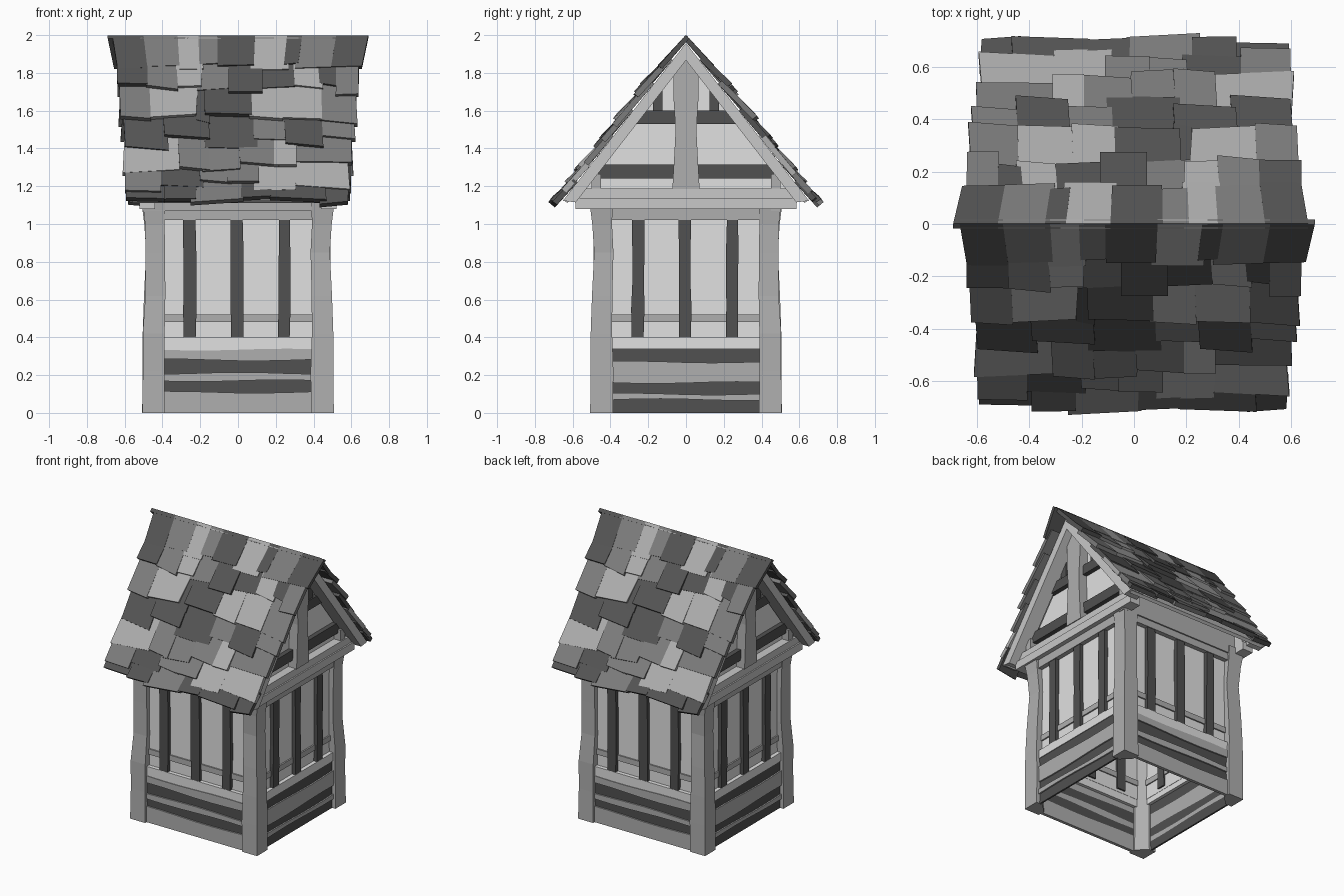
import bpy, bmesh, math, random

if "Cube" in bpy.data.objects:
    bpy.data.objects.remove(bpy.data.objects["Cube"])

random.seed(4)
COLOURS = [("pale plaster", .75), ("light timber", .58), ("mid timber", .43), ("dark timber", .082),
           ("light shingle", .42), ("mid shingle", .20), ("dark shingle", .088)]
MATS = []
for mat_name, v in COLOURS:
    m = bpy.data.materials.new(mat_name)
    m.diffuse_color = (v, v, v, 1)
    m.use_nodes = True
    m.node_tree.nodes["Principled BSDF"].inputs["Base Color"].default_value = m.diffuse_color
    MATS.append(m)
PALE, LIGHT, MID, DARK = range(4)
SHINGLE = {"L": 4, "M": 5, "D": 6}


def loft(bm, ring_a, ring_b, mat):
    """Closed solid between two matching rings of points."""
    a = [bm.verts.new(p) for p in ring_a]
    b = [bm.verts.new(p) for p in ring_b]
    n = len(a)
    faces = [bm.faces.new(a), bm.faces.new(b[::-1])]
    faces += [bm.faces.new((a[i], b[i], b[(i + 1) % n], a[(i + 1) % n])) for i in range(n)]
    for f in faces:
        f.material_index = mat


def box(bm, x0, x1, y0, y1, z0, z1, mat):
    loft(bm, [(x0, y0, z0), (x1, y0, z0), (x1, y1, z0), (x0, y1, z0)],
         [(x0, y0, z1), (x1, y0, z1), (x1, y1, z1), (x0, y1, z1)], mat)


def slab(bm, poly, x0, x1, mat):
    """Extrude a (y, z) outline along x."""
    loft(bm, [(x0, y, z) for y, z in poly], [(x1, y, z) for y, z in poly], mat)


def finish(name, bm, quarter_turns):
    """Make the mesh once and place a copy at each quarter turn."""
    bmesh.ops.recalc_face_normals(bm, faces=bm.faces)
    me = bpy.data.meshes.new(name)
    bm.to_mesh(me)
    bm.free()
    for m in MATS:
        me.materials.append(m)
    for q, side in quarter_turns:
        ob = bpy.data.objects.new(f"{side}_{name}", me)
        ob.rotation_euler.z = q * math.pi / 2
        bpy.context.collection.objects.link(ob)


FRONT_BACK = [(0, "front"), (2, "back")]
SIDES = [(1, "right"), (3, "left")]
ENDS = [(0, "right"), (2, "left")]      # parts modelled on the +x end


def plank(bm, z0, z1, depth, mat):
    """Horizontal board with wavy edges."""
    us = [-.4 + .8 * i / 6 for i in range(7)]

    def edge(z, u):
        return z + (.005 * math.sin(7 * u + 37 * z) if z > .01 else 0)
    pts = [(u, edge(z0, u)) for u in us] + [(u, edge(z1, u)) for u in reversed(us)]
    loft(bm, [(u, -.468, z) for u, z in pts], [(u, -depth, z) for u, z in pts], mat)


# Four walls: boards below, plaster with studs above
WALLS = [
    (FRONT_BACK, (0, .07, .11, .17, .21, .28, .335), (MID, MID, DARK, MID, DARK, MID)),
    (SIDES, (0, .07, .10, .16, .22, .27, .35), (DARK, MID, DARK, MID, MID, DARK)),
]
for turns, zs, mats in WALLS:
    bm = bmesh.new()
    for i, mat in enumerate(mats):
        plank(bm, zs[i], zs[i + 1], .48 if mat == DARK else .49, mat)
    finish("wall_boards", bm, turns)

    bm = bmesh.new()
    zb = zs[-1]
    sill = [(-.445, zb - .01), (-.485, zb - .01), (-.485, .40), (-.445, .40)]
    slab(bm, sill, -.4, .4, PALE)
    finish("sill", bm, turns)

    bm = bmesh.new()
    box(bm, -.4, .4, -.457, -.443, .38, 1.04, PALE)
    finish("plaster_panel", bm, turns)

    bm = bmesh.new()
    box(bm, -.4, .4, -.467, -.435, .48, .52, MID)
    box(bm, -.4, .4, -.49, -.44, 1.02, 1.08, MID)
    finish("wall_rails", bm, turns)

    bm = bmesh.new()
    for c in (-.255, -.005, .245):
        hs = [.40, .55, .7, .85, 1.03]
        left = [(c - .032 + random.uniform(-.004, .004), z) for z in hs]
        right = [(c + .032 + random.uniform(-.004, .004), z) for z in hs]
        pts = left + right[::-1]
        loft(bm, [(u, -.432, z) for u, z in pts], [(u, -.484, z) for u, z in pts], DARK)
    finish("studs", bm, turns)

# Corner posts, slightly uneven, cut diagonally on the inside
for sx, names in ((-1, ("front_left", "back_right")), (1, ("front_right", "back_left"))):
    bm = bmesh.new()
    rings = []
    for z, o in ((0, .507), (.22, .505), (.42, .501), (.62, .494), (.85, .488), (1.0, .494), (1.12, .508)):
        i = .388 + random.uniform(-.004, .004)
        o += random.uniform(-.004, .004) if z else 0
        n = .455
        rings.append([bm.verts.new((sx * x, -y, z)) for x, y in ((i, n), (n, i), (o, i), (o, o), (i, o))])
    for a, b in zip(rings, rings[1:]):
        for k in range(5):
            bm.faces.new((a[k], a[(k + 1) % 5], b[(k + 1) % 5], b[k]))
    bm.faces.new(rings[0])
    bm.faces.new(rings[-1])
    for f in bm.faces:
        f.material_index = MID
    finish("corner_post", bm, [(0, names[0]), (2, names[1])])

# Eaves plates along the front and back, reaching up to the roof
bm = bmesh.new()
box(bm, -.505, .505, -.50, -.45, 1.07, 1.265, MID)
finish("eaves_plate", bm, FRONT_BACK)

# Roof pitch: s runs down the slope, n is height above it
DY, DZ, TOP = .613, .79, 1.94


def pitch(s, n):
    return -(s * DY + n * DZ), TOP - s * DZ + n * DY


def half_width(z, inset):
    return (TOP - z) * DY / DZ - inset


# Gable ends: tie beam, plaster, cross beams, king post
bm = bmesh.new()
box(bm, .44, .522, -.585, .585, 1.08, 1.137, LIGHT)
box(bm, .44, .512, -.575, .575, 1.137, 1.188, LIGHT)
finish("tie_beam", bm, ENDS)

bm = bmesh.new()
slab(bm, [(-.56, 1.18), (.56, 1.18), (0, 1.90)], .44, .452, PALE)
finish("gable_panel", bm, ENDS)

bm = bmesh.new()
for z0, z1 in ((1.24, 1.315), (1.53, 1.60)):
    a, b = half_width(z0, .03), half_width(z1, .03)
    slab(bm, [(-a, z0), (a, z0), (b, z1), (-b, z1)], .43, .485, DARK)
for s in (-1, 1):
    box(bm, .432, .475, s * .15 - .025, s * .15 + .025, 1.59, 1.71, DARK)
finish("gable_beams", bm, ENDS)

bm = bmesh.new()
right = [(.072, 1.185), (.062, 1.36), (.055, 1.5), (.065, 1.65), (.068, 1.85)]
slab(bm, right + [(0, 1.92)] + [(-y, z) for y, z in reversed(right)], .43, .518, MID)
finish("king_post", bm, ENDS)

bm = bmesh.new()
for s in (-1, 1):
    box(bm, .42, .555, s * .445 - .025, s * .445 + .025, 1.345, 1.375, MID)
finish("purlin_ends", bm, ENDS)

# Barge boards under the roof edge
bm = bmesh.new()
for s in (-1, 1):
    pts = [(0, TOP + .018), pitch(1.045, .014), pitch(1.01, -.045), (0, TOP - .073)]
    slab(bm, [(s * y, z) for y, z in pts], .47, .575, LIGHT)
finish("barge_boards", bm, ENDS)

# Roof deck
bm = bmesh.new()
slab(bm, [pitch(-.005, -.012), pitch(1.04, -.012), pitch(1.04, .01), pitch(-.01, .01)], -.56, .56, LIGHT)
finish("roof_deck", bm, FRONT_BACK)

# Shingles: each row has its top, bottom, joints across x and a colour per tile
ROWS = [
    (-.045, .175, (-.665, -.51, -.33, -.20, -.10, .08, .27, .33, .51, .69), "DMLMDLDMD"),
    (.10, .335, (-.64, -.49, -.34, -.20, -.04, .12, .30, .43, .53, .64), "DMLMDDLDM"),
    (.26, .52, (-.63, -.48, -.22, -.17, .06, .22, .43, .62), "MLDDLLM"),
    (.44, .69, (-.61, -.39, -.17, .09, .25, .43, .61), "DDDMDM"),
    (.61, .85, (-.60, -.31, -.17, .01, .20, .30, .60), "LMMMLM"),
    (.78, .99, (-.60, -.42, -.20, -.05, .10, .30, .58), "MDMMLL"),
    (.92, 1.075, (-.595, -.38, -.23, .03, .17, .45, .59), "DDMDDD"),
]
bm = bmesh.new()
for r, (s0, s1, joints, tones) in enumerate(ROWS):
    taper = .955 if r == 0 else 1
    for i, tone in enumerate(tones):
        x0, x1 = joints[i] - .01, joints[i + 1] + .01
        if i == 0:
            x0 += .01
        if i == len(tones) - 1:
            x1 -= .01
        lift = random.uniform(-.004, .018) if r else random.uniform(0, .006)
        jag = random.uniform(-.04, .035) if 0 < r < 6 else random.uniform(-.022, .02)
        skew = random.uniform(-.014, .014) if r else random.uniform(-.006, .006)
        n0, n1 = .012, .026 + lift
        t = .030 if r else .026
        top = [(x, *pitch(s0, n)) for x, n in ((x0, n0), (x1, n0), (x1, n0 + t), (x0, n0 + t))]
        sl, sr = s1 + jag - skew, s1 + jag + skew
        b0, b1 = x0 * taper + skew, x1 * taper + skew
        low = [(x, *pitch(s, n)) for x, s, n in
               ((b0, sl, n1), (b1, sr, n1), (b1, sr, n1 + t), (b0, sl, n1 + t))]
        loft(bm, top, low, SHINGLE[tone])
finish("roof_shingles", bm, FRONT_BACK)
